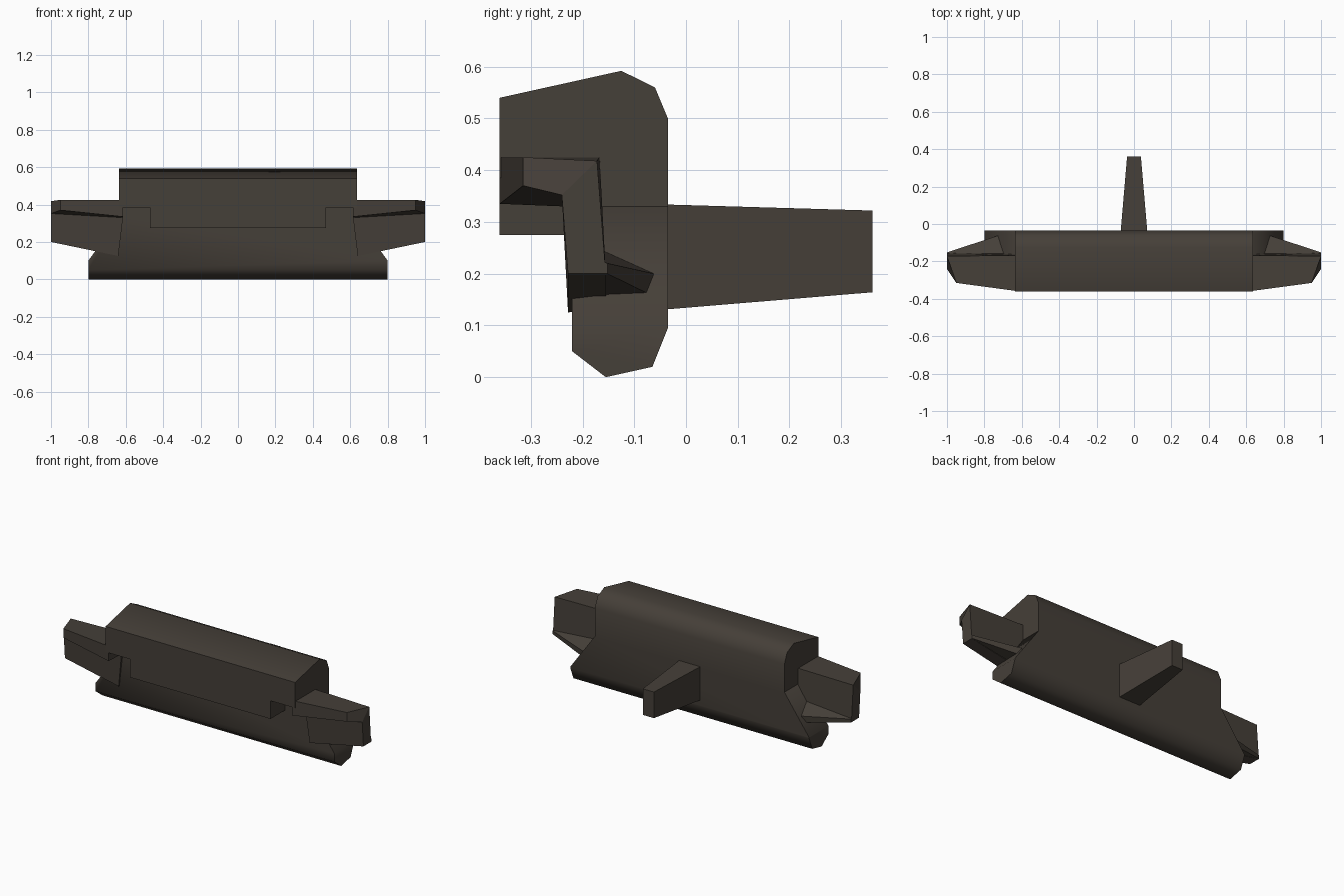
import bpy, bmesh, math

old = bpy.data.objects.get("Cube")
if old:
    bpy.data.objects.remove(old, do_unlink=True)

# Single dark brown paint
paint = bpy.data.materials.new("dark_brown")
paint.use_nodes = True
colour = (0.06, 0.05, 0.04, 1)
paint.diffuse_color = colour
bsdf = paint.node_tree.nodes["Principled BSDF"]
bsdf.inputs["Base Color"].default_value = colour
bsdf.inputs["Roughness"].default_value = 0.8


def finish(name, bm, smooth=False):
    bmesh.ops.recalc_face_normals(bm, faces=bm.faces)
    mesh = bpy.data.meshes.new(name)
    bm.to_mesh(mesh)
    bm.free()
    obj = bpy.data.objects.new(name, mesh)
    bpy.context.collection.objects.link(obj)
    mesh.materials.append(paint)
    if smooth:
        bpy.ops.object.select_all(action="DESELECT")
        obj.select_set(True)
        bpy.context.view_layer.objects.active = obj
        bpy.ops.object.shade_smooth_by_angle(angle=math.radians(60))
    return obj


def loft(start, end, caps=None):
    """Join two matching outlines; caps lists the index groups of each end."""
    bm = bmesh.new()
    a = [bm.verts.new(p) for p in start]
    b = [bm.verts.new(p) for p in end]
    n = len(a)
    for i in range(n):
        j = (i + 1) % n
        bm.faces.new((a[i], a[j], b[j], b[i]))
    for group in caps or [range(n)]:
        bm.faces.new([a[i] for i in group])
        bm.faces.new([b[i] for i in reversed(group)])
    return bm


def prism(profile, half):
    """Extrude a (y, z) profile across the full width."""
    return loft([(-half, y, z) for y, z in profile],
                [(half, y, z) for y, z in profile])


# Upper body with rounded back
upper = [(-0.36, 0.385), (-0.36, 0.54), (-0.125, 0.592), (-0.06, 0.56),
         (-0.035, 0.5), (-0.035, 0.32), (-0.22, 0.32), (-0.22, 0.385)]
finish("upper_body", prism(upper, 0.635), True)

# Front overhang between the two notches
lip = [(-0.36, 0.275), (-0.36, 0.39), (-0.2, 0.39), (-0.2, 0.275)]
finish("front_overhang", prism(lip, 0.47))

# Lower body, with ends sloped in towards the top
lower = [(-0.22, 0.05), (-0.155, 0), (-0.065, 0.02), (-0.035, 0.095),
         (-0.035, 0.33), (-0.22, 0.33)]
bm = prism(lower, 0.8)
for side in (-1, 1):
    bmesh.ops.bisect_plane(bm, geom=bm.verts[:] + bm.edges[:] + bm.faces[:],
                           plane_co=(side * 0.8, 0, 0.1),
                           plane_no=(side * 0.23, 0, 0.165), clear_outer=True)
    rim = [e for e in bm.edges if e.is_boundary]
    bmesh.ops.holes_fill(bm, edges=rim)
finish("lower_body", bm, True)

# Rear fin
fin = [[(sx * w, y, z) for sx, z in ((-1, lo), (1, lo), (1, hi), (-1, hi))]
       for w, y, lo, hi in ((0.072, -0.05, 0.13, 0.334),
                            (0.037, 0.36, 0.164, 0.322))]
finish("rear_fin", loft(*fin))

# Bent side arms: a flat top plate joined to an upright plate
arm_root = [(0.615, -0.36, 0.425), (0.615, -0.167, 0.425),
            (0.64, -0.155, 0.135), (0.64, -0.228, 0.125),
            (0.615, -0.237, 0.33), (0.615, -0.36, 0.335)]
arm_tip = [(0.95, -0.315, 0.425), (1, -0.172, 0.418), (1, -0.155, 0.2),
           (1, -0.228, 0.2), (1, -0.24, 0.352), (0.95, -0.315, 0.37)]

# Tapered flanges behind the arms
flange_root = [(0.64, -0.165, 0.25), (0.7, -0.053, 0.198),
               (0.7, -0.06, 0.155), (0.64, -0.165, 0.14)]
flange_tip = [(1, -0.165, 0.225), (1, -0.152, 0.22),
              (1, -0.152, 0.2), (1, -0.165, 0.2)]

for name, s in (("left", 1), ("right", -1)):
    def flip(points):
        return [(s * x, y, z) for x, y, z in points]
    finish(name + "_arm", loft(flip(arm_root), flip(arm_tip),
                               [(0, 1, 4, 5), (1, 2, 3, 4)]))
    finish(name + "_flange", loft(flip(flange_root), flip(flange_tip)))
